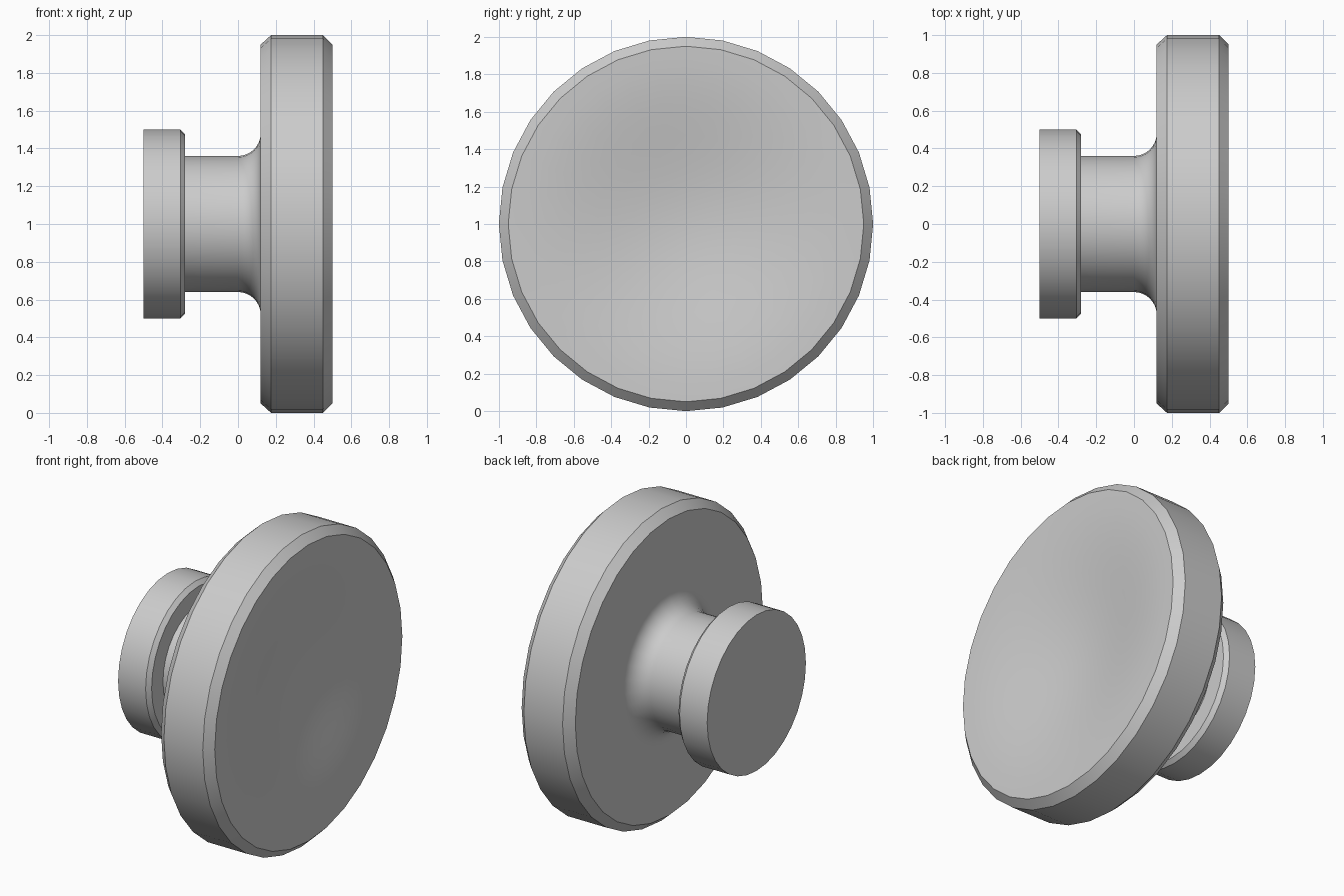
import bpy
import bmesh
from math import pi, sin, cos, radians
from mathutils import Matrix, Vector

SEGMENTS = 32
AXIS_HEIGHT = 1.0

if "Cube" in bpy.data.objects:
    bpy.data.objects.remove(bpy.data.objects["Cube"], do_unlink=True)

grey = bpy.data.materials.new("satin_grey")
grey.use_nodes = True
colour = (0.6, 0.6, 0.6, 1)
grey.diffuse_color = colour
grey.node_tree.nodes["Principled BSDF"].inputs["Base Color"].default_value = colour


def lathe(name, profile):
    """Turn a profile of (x, radius) points around the horizontal axis."""
    bm = bmesh.new()
    verts = [bm.verts.new((x, 0, r)) for x, r in profile]
    edges = [bm.edges.new(pair) for pair in zip(verts, verts[1:])]
    bmesh.ops.spin(bm, geom=verts + edges, cent=(0, 0, 0), axis=(1, 0, 0),
                   angle=2 * pi, steps=SEGMENTS, use_duplicate=False)
    bmesh.ops.remove_doubles(bm, verts=bm.verts, dist=0.0005)
    bmesh.ops.recalc_face_normals(bm, faces=bm.faces)
    # The outermost end face must look away from the middle
    end = max(bm.faces, key=lambda f: abs(f.calc_center_median().x))
    if end.normal.x * end.calc_center_median().x < 0:
        bmesh.ops.reverse_faces(bm, faces=bm.faces)
    bmesh.ops.transform(bm, matrix=Matrix.Translation(Vector((0, 0, AXIS_HEIGHT))),
                        verts=bm.verts)
    mesh = bpy.data.meshes.new(name)
    bm.to_mesh(mesh)
    bm.free()
    mesh.materials.append(grey)
    obj = bpy.data.objects.new(name, mesh)
    bpy.context.collection.objects.link(obj)
    bpy.ops.object.select_all(action="DESELECT")
    obj.select_set(True)
    bpy.context.view_layer.objects.active = obj
    bpy.ops.object.shade_smooth_by_angle(angle=radians(30))
    return obj


# Mounting foot with a chamfered shoulder
lathe("mounting_foot", [(-0.5, 0), (-0.5, 0.5), (-0.305, 0.5),
                        (-0.28, 0.475), (-0.28, 0.36)])

# Stem flaring through a quarter-round fillet into the chamfered disc
fillet = [(0.12 * sin(a), 0.48 - 0.12 * cos(a))
          for a in (i * pi / 16 for i in range(9))]
rim = [(0.12, 0.95), (0.175, 1), (0.45, 1), (0.5, 0.95)]

# Shallow finger dish in the front of the disc
dish_depth, dish_radius, rings = 0.1, 0.95, 10
dish = [(0.5 - dish_depth * (1 + cos(pi * t)) / 2, dish_radius * t)
        for t in (1 - i / rings for i in range(1, rings + 1))]
lathe("stem_and_disc", [(-0.28, 0.36)] + fillet + rim + dish)
